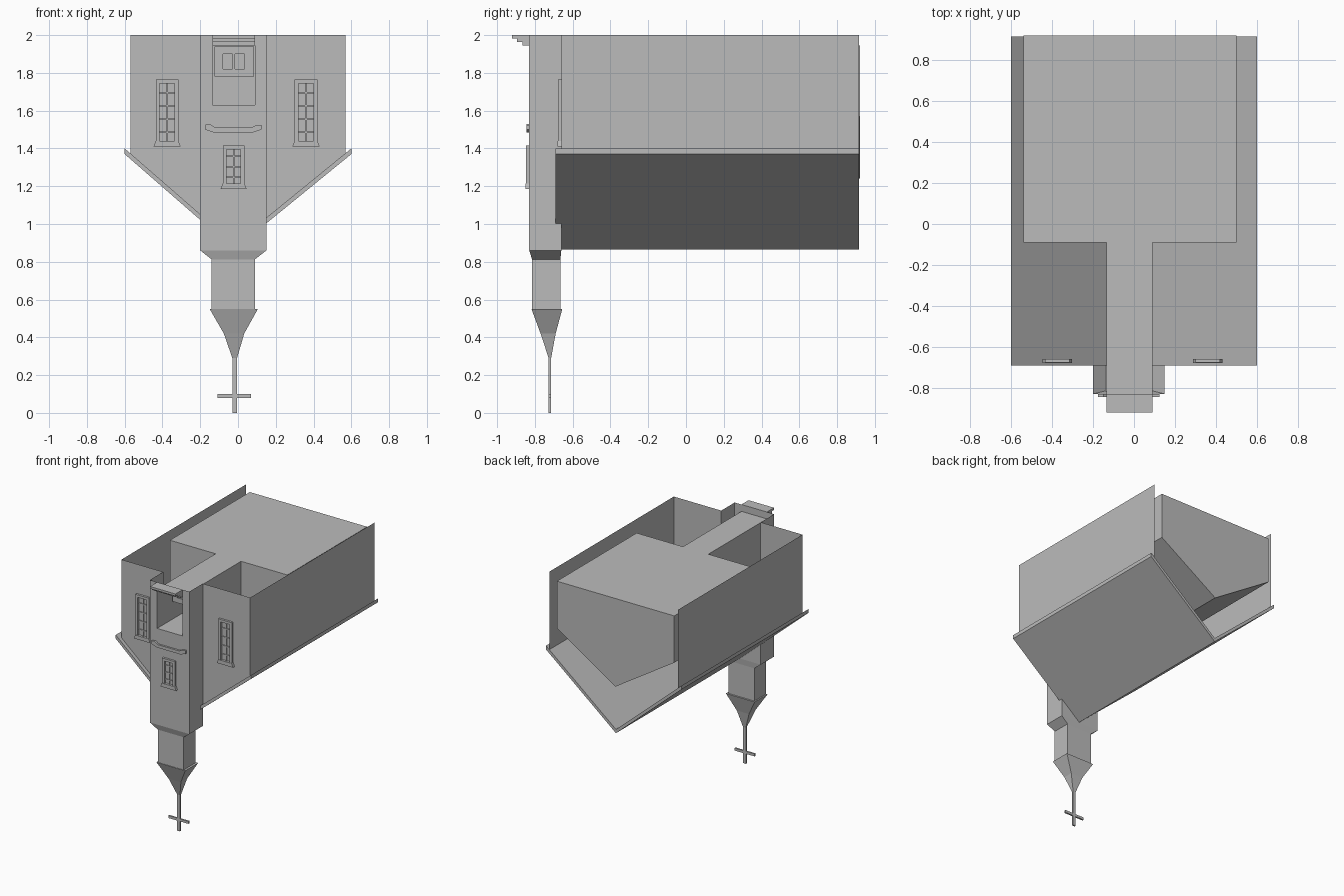
import bpy

cube = bpy.data.objects.get("Cube")
if cube:
    bpy.data.objects.remove(cube, do_unlink=True)

grey = bpy.data.materials.new("plain_grey")
grey.use_nodes = True
grey.diffuse_color = (0.5, 0.5, 0.5, 1)
grey.node_tree.nodes["Principled BSDF"].inputs["Base Color"].default_value = (0.5, 0.5, 0.5, 1)


def sheets(name, polygons):
    """Object made of separate flat polygons."""
    verts, faces = [], []
    for poly in polygons:
        faces.append(list(range(len(verts), len(verts) + len(poly))))
        verts += poly
    mesh = bpy.data.meshes.new(name)
    mesh.from_pydata(verts, [], faces)
    mesh.materials.append(grey)
    obj = bpy.data.objects.new(name, mesh)
    bpy.context.collection.objects.link(obj)
    return obj


def flat(profile, y):
    return [(x, y, z) for x, z in profile]


def side_faces(profile, y0, y1):
    n = len(profile)
    result = []
    for i in range(n):
        (ax, az), (bx, bz) = profile[i], profile[(i + 1) % n]
        result.append([(ax, y0, az), (ax, y1, az), (bx, y1, bz), (bx, y0, bz)])
    return result


def prism(name, profile, y0, y1):
    """Counter-clockwise xz profile pushed along y."""
    return sheets(name, [flat(profile, y0), flat(profile[::-1], y1)] + side_faces(profile, y0, y1))


def rect(x0, x1, z0, z1):
    return [(x0, z0), (x1, z0), (x1, z1), (x0, z1)]


def box(name, x0, x1, y0, y1, z0, z1):
    return prism(name, rect(x0, x1, z0, z1), y0, y1)


def loft(name, rings):
    """Rectangular rings (x0, x1, y0, y1, z) joined from top to bottom."""
    loops = [[(a, c, z), (b, c, z), (b, d, z), (a, d, z)] for a, b, c, d, z in rings]
    faces = [[lo[i], lo[(i + 1) % 4], up[(i + 1) % 4], up[i]]
             for up, lo in zip(loops, loops[1:]) for i in range(4)]
    return sheets(name, faces + [loops[-1][::-1]])


def window(name, cx, half, z0, z1, wall, rows):
    """Framed window with glazing bars and a wide ledge."""
    y, bar = wall - 0.017, 0.02
    box(name + "_left_jamb", cx - half, cx - half + bar, y, wall, z0, z1)
    box(name + "_right_jamb", cx + half - bar, cx + half, y, wall, z0, z1)
    box(name + "_head", cx - half + bar, cx + half - bar, y, wall, z1 - bar, z1)
    box(name + "_foot", cx - half + bar, cx + half - bar, y, wall, z0, z0 + bar)
    box(name + "_middle_bar", cx - 0.004, cx + 0.004, wall - 0.008, wall, z0 + bar, z1 - bar)
    for i in range(1, rows):
        z = z0 + (z1 - z0) * i / rows
        box(name + "_cross_bar", cx - half + bar, cx + half - bar, wall - 0.008, wall, z - 0.004, z + 0.004)
    prism(name + "_ledge", [(cx - half - 0.012, z0 - 0.005), (cx + half + 0.012, z0 - 0.005),
                            (cx + half, z0 + 0.025), (cx - half, z0 + 0.025)], y - 0.003, wall)


FRONT, BACK, TOWER = -0.66, 0.915, -0.83
RIDGE = -0.02
DOOR = (-0.135, 0.09)
FLOOR, SILL = 1.945, 1.63

# Outer walls, with the front open behind the tower
for side, x in (("left", 0.57), ("right", -0.57)):
    sheets(side + "_wall", [[(x, FRONT, 1.37), (x, BACK, 1.37), (x, BACK, 2), (x, FRONT, 2)]])
sheets("front_wall", [
    flat([(-0.57, 1.37), (-0.2, 1.03), (-0.2, 2), (-0.57, 2)], FRONT),
    flat([(0.15, 1.02), (0.57, 1.37), (0.57, 2), (0.15, 2)], FRONT)])

# Inverted gable roof
prism("roof", [(-0.6, 1.37), (RIDGE, 0.865), (0.6, 1.37), (0.6, 1.4), (RIDGE, 0.895), (-0.6, 1.4)],
      -0.69, BACK)

# Inner hall, open towards the passage
hall = [(-0.54, FLOOR), (-0.54, 1.57), (RIDGE, 1.24), (0.5, 1.57), (0.5, FLOOR)]
hall_front = [(DOOR[1], FLOOR), (DOOR[1], SILL), (DOOR[0], SILL), (DOOR[0], FLOOR)]
sheets("inner_hall", side_faces(hall, -0.09, 0.92) + [
    flat(hall[::-1], 0.92), flat(hall + hall_front, -0.09)])

# Passage from the entrance to the hall
sheets("passage", side_faces(rect(*DOOR, SILL, FLOOR), TOWER, -0.09))

# Entrance steps
for i, (y, z) in enumerate([(-0.92, 1.983), (-0.895, 1.964), (-0.865, FLOOR)]):
    box("entrance_step", *DOOR, y, TOWER, z, 2 if i == 0 else z + 0.019)

# Screen inside the entrance
box("screen_lower_rail", -0.125, 0.085, -0.65, -0.62, 1.78, 1.82)
box("screen_upper_rail", -0.125, 0.085, -0.65, -0.62, 1.9, 1.94)
for x0, x1 in ((-0.125, -0.08), (-0.03, -0.015), (0.035, 0.085)):
    box("screen_post", x0, x1, -0.65, -0.62, 1.82, 1.9)
box("screen_panel", -0.08, 0.035, -0.635, -0.625, 1.82, 1.9)

# Tower shell with the door opening
sheets("tower", [
    flat([(-0.2, 2), (-0.2, 0.86), (0.15, 0.86), (0.15, 2), (DOOR[1], 2), (DOOR[1], SILL),
          (DOOR[0], SILL), (DOOR[0], 2)], TOWER),
    [(-0.2, FRONT, 0.86), (-0.2, TOWER, 0.86), (-0.2, TOWER, 2), (-0.2, FRONT, 2)],
    [(0.15, TOWER, 0.86), (0.15, FRONT, 0.86), (0.15, FRONT, 2), (0.15, TOWER, 2)],
    flat([(0.15, 0.86), (-0.2, 0.86), (-0.2, 1.02), (0.15, 1.01)], FRONT)])

# Shoulder, belfry and spire
loft("belfry", [(-0.2, 0.15, TOWER, FRONT, 0.86), (-0.14, 0.09, -0.815, -0.665, 0.813),
                (-0.14, 0.09, -0.815, -0.665, 0.55)])
loft("spire", [(-0.14, 0.09, -0.815, -0.665, 0.551), (-0.15, 0.105, -0.818, -0.655, 0.55),
               (-0.075, 0.033, -0.77, -0.69, 0.42), (-0.03, -0.005, -0.727, -0.714, 0.29)])

# Cross
box("cross_shaft", -0.03, -0.005, -0.727, -0.714, 0, 0.29)
box("cross_arm", -0.108, 0.07, -0.727, -0.714, 0.08, 0.1)

# Windows and curved ledge
window("right_window", -0.375, 0.06, 1.415, 1.765, FRONT, 5)
window("left_window", 0.36, 0.06, 1.415, 1.765, FRONT, 5)
window("tower_window", -0.023, 0.057, 1.19, 1.415, TOWER, 4)
prism("tower_ledge", [(-0.175, 1.5), (-0.13, 1.485), (0.08, 1.485), (0.125, 1.5), (0.125, 1.525),
                      (0.1, 1.525), (0.07, 1.51), (-0.12, 1.51), (-0.15, 1.53), (-0.175, 1.525)],
      -0.845, TOWER)
